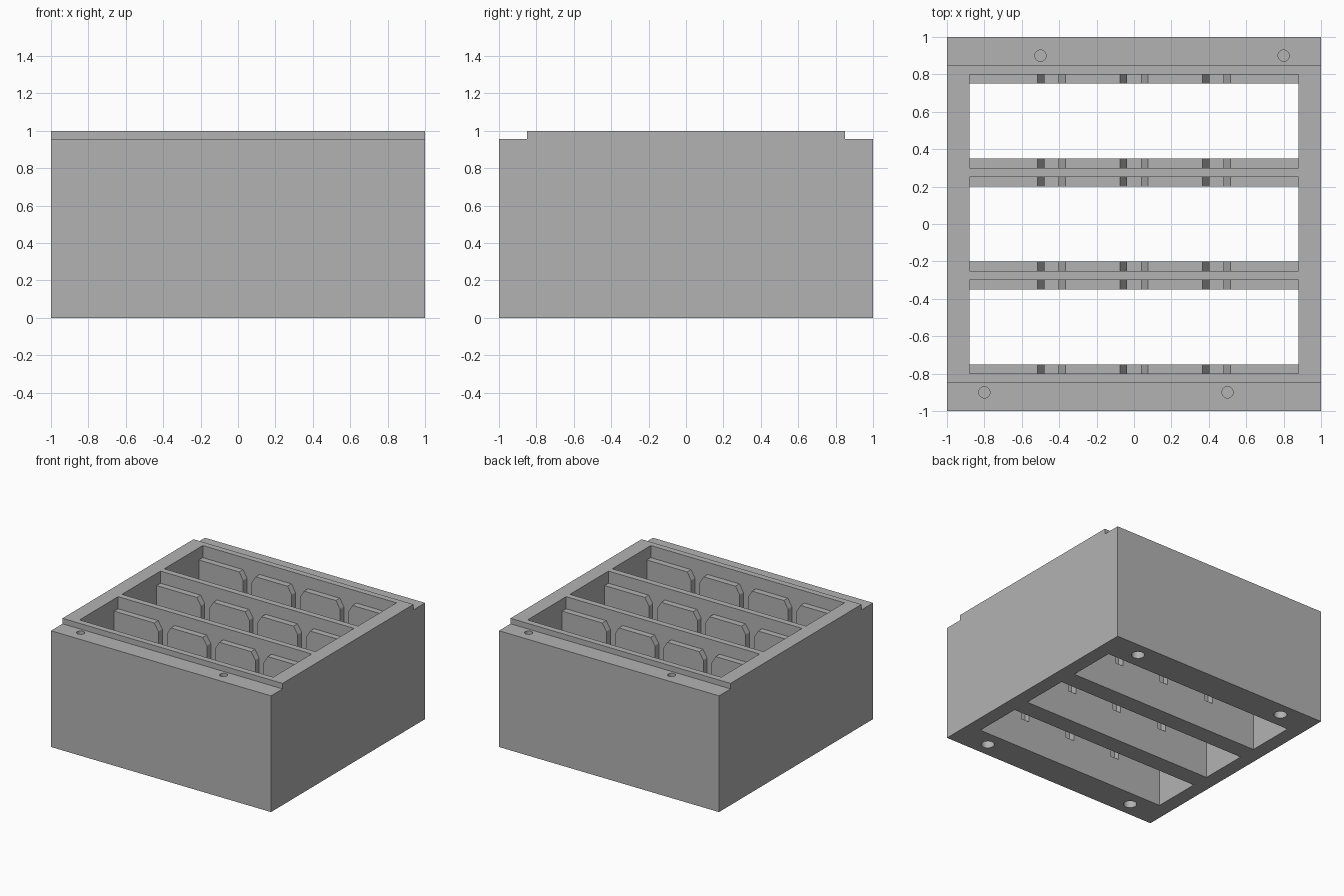
import bpy
import bmesh
from math import radians
from mathutils import Matrix, Vector

cube = bpy.data.objects.get("Cube")
if cube:
    bpy.data.objects.remove(cube, do_unlink=True)

grey = bpy.data.materials.new("mid_grey")
grey.use_nodes = True
COLOUR = (0.45, 0.45, 0.45, 1)
grey.diffuse_color = COLOUR
grey.node_tree.nodes["Principled BSDF"].inputs["Base Color"].default_value = COLOUR


def make_object(name, bm):
    bmesh.ops.recalc_face_normals(bm, faces=bm.faces)
    mesh = bpy.data.meshes.new(name)
    bm.to_mesh(mesh)
    bm.free()
    mesh.materials.append(grey)
    obj = bpy.data.objects.new(name, mesh)
    bpy.context.collection.objects.link(obj)
    return obj


def prism(name, profile, axis, start, end):
    """Extrude a (side, height) profile along x or y."""
    bm = bmesh.new()
    along_x = axis == "x"
    points = [(start, s, z) if along_x else (s, start, z) for s, z in profile]
    face = bm.faces.new([bm.verts.new(p) for p in points])
    moved = bmesh.ops.extrude_face_region(bm, geom=[face])["geom"]
    length = end - start
    bmesh.ops.translate(bm, verts=[v for v in moved if isinstance(v, bmesh.types.BMVert)],
                        vec=Vector((length, 0, 0) if along_x else (0, length, 0)))
    return make_object(name, bm)


def rod(name, x, y, z, radius, depth):
    bm = bmesh.new()
    bmesh.ops.create_cone(bm, cap_ends=True, segments=32, radius1=radius,
                          radius2=radius, depth=depth,
                          matrix=Matrix.Translation((x, y, z)))
    return make_object(name, bm)


def mirrored(half):
    """Complete a symmetric profile from its positive half."""
    return half + [(-s, z) for s, z in reversed(half)]


# Block with a lowered strip along the front and back top edges
TOP, STEP, LEDGE, NOTCH_FLOOR = 1.0, 0.955, 0.9, 0.25
body = prism("slotted_block", mirrored([(1, 0), (1, STEP), (0.85, STEP), (0.85, TOP)]),
             "x", -1, 1)
cutters = []

# Three through slots with a ledge on each long side, notched into rounded-off tabs
INNER, OUTER = 0.2, 0.25
slot_half = [(INNER, -0.1), (INNER, LEDGE), (OUTER, LEDGE), (OUTER, 1.1)]
notch_half = [(0.0375, NOTCH_FLOOR), (0.0375, 0.84), (0.1125, 0.96)]
for y in (-0.55, 0, 0.55):
    profile = [(y + s, z) for s, z in mirrored(slot_half)]
    cutters.append(prism("slot_cutter", profile, "x", -0.88, 0.88))
    for x in (-0.44, 0, 0.44):
        profile = [(x + s, z) for s, z in mirrored(notch_half)]
        cutters.append(prism("notch_cutter", profile, "y", y - OUTER, y + OUTER))

# Blind pin holes in the lowered strips
for x, y in ((-0.8, -0.9), (0.5, -0.9), (-0.5, 0.9), (0.8, 0.9)):
    cutters.append(rod("top_hole_cutter", x, y, STEP, 0.03, 0.4))

# Blind foot holes in the underside
for x in (-0.7, 0.7):
    for y in (-0.88, 0.88):
        cutters.append(rod("foot_hole_cutter", x, y, 0, 0.05, 0.4))

# Cut everything and keep the finished mesh
for cutter in cutters:
    cutter.hide_render = True
    mod = body.modifiers.new(cutter.name, "BOOLEAN")
    mod.operation = "DIFFERENCE"
    mod.solver = "EXACT"
    mod.object = cutter
bpy.context.view_layer.update()
graph = bpy.context.evaluated_depsgraph_get()
finished = bpy.data.meshes.new_from_object(body.evaluated_get(graph))
body.modifiers.clear()
body.data = finished
finished.materials.clear()
finished.materials.append(grey)
for cutter in cutters:
    bpy.data.objects.remove(cutter, do_unlink=True)

# Smooth the round holes, keep the edges sharp
bpy.ops.object.select_all(action="DESELECT")
body.select_set(True)
bpy.context.view_layer.objects.active = body
bpy.ops.object.shade_smooth_by_angle(angle=radians(30))
